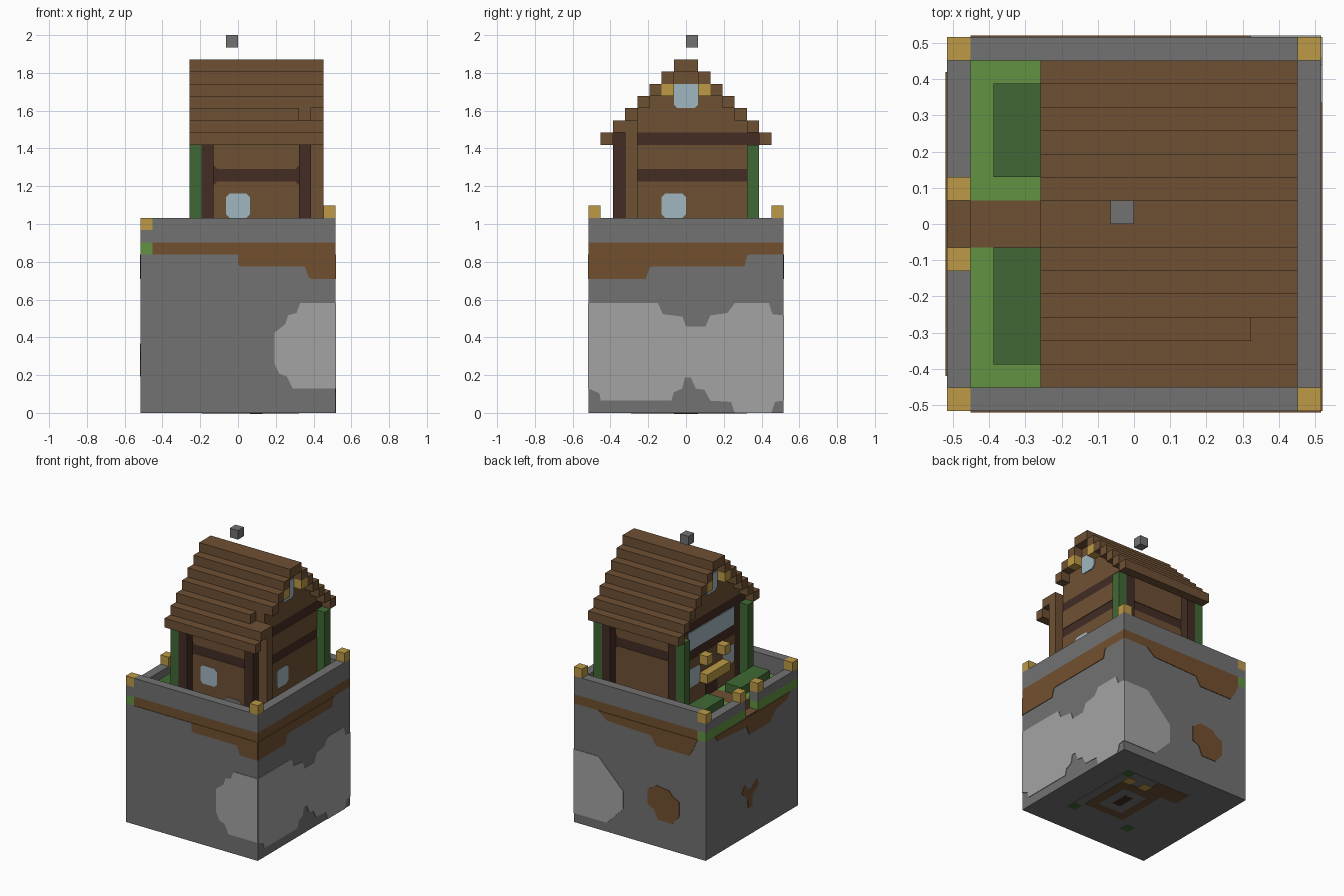
import bpy, bmesh
from mathutils import Vector

old = bpy.data.objects.get("Cube")
if old:
    bpy.data.objects.remove(old, do_unlink=True)

U = 2 / 31  # one block


def material(name, rgb):
    m = bpy.data.materials.new(name)
    m.use_nodes = True
    lin = [((c / 255 + 0.055) / 1.055) ** 2.4 for c in rgb] + [1]
    m.diffuse_color = lin
    m.node_tree.nodes["Principled BSDF"].inputs["Base Color"].default_value = lin
    return m


STONE = material("stone grey", (114, 114, 114))
PALE = material("pale stone", (164, 164, 164))
DIRT = material("dirt brown", (114, 80, 47))
WOOD = material("wood brown", (110, 80, 52))
DARK = material("dark timber", (66, 44, 36))
GRASS = material("grass green", (98, 146, 66))
LEAF = material("leaf green", (64, 105, 53))
GOLD = material("lantern gold", (188, 154, 70))
GLASS = material("window blue", (160, 182, 192))


def add(name, bm, mat):
    bmesh.ops.recalc_face_normals(bm, faces=bm.faces)
    me = bpy.data.meshes.new(name)
    bm.to_mesh(me)
    bm.free()
    me.materials.append(mat)
    bpy.context.collection.objects.link(bpy.data.objects.new(name, me))


def box(name, lo, hi, mat):
    """Box between two grid corners."""
    bm = bmesh.new()
    bmesh.ops.create_cube(bm, size=1)
    for v in bm.verts:
        p = [h if c > 0 else l for c, l, h in zip(v.co, lo, hi)]
        v.co = Vector((p[0] - 8, p[1] - 8, p[2])) * U
    add(name, bm, mat)


def block(name, x, y, z, mat):
    box(name, (x, y, z), (x + 1, y + 1, z + 1), mat)


def plate(name, axis, plane, out, pts, mat, depth=0.06):
    """Thin polygon on a plane; points run along the face, then up."""
    def spot(a, b, d):
        p = {"x": (d, a, b), "y": (a, d, b), "z": (a, b, d)}[axis]
        return Vector((p[0] - 8, p[1] - 8, p[2])) * U
    bm = bmesh.new()
    inner = [bm.verts.new(spot(a, b, plane)) for a, b in pts]
    outer = [bm.verts.new(spot(a, b, plane + out * depth)) for a, b in pts]
    bm.faces.new(inner)
    bm.faces.new(outer)
    for i in range(len(pts)):
        j = (i + 1) % len(pts)
        bm.faces.new((inner[i], inner[j], outer[j], outer[i]))
    add(name, bm, mat)


def rect(a, b, c, d, low=0, high=0):
    """Rectangle with optional chamfers at bottom and top."""
    pts = [(a + low, b), (c - low, b), (c, b + low), (c, d - high),
           (c - high, d), (a + high, d), (a, d - high), (a, b + low)]
    return list(dict.fromkeys(pts))


# Ground cube with its top layer of soil
box("stone_base", (0, 0, 0), (16, 16, 13), STONE)
box("soil_layer", (1, 0, 13), (16, 16, 14), DIRT)
for n, y0, y1 in (("front", 0, 7), ("back", 9, 16)):
    box(n + "_grass_edge", (0, y0, 13), (1, y1, 14), GRASS)
    box(n + "_lawn", (1, min(max(y0, 1), 9), 14), (15, min(y1, 15), 14.06), GRASS)
box("garden_path", (1, 7, 14), (5, 9, 14.06), WOOD)
box("path_step", (0, 7, 13), (1, 9, 13.1), WOOD)

# Soil dipping down the four sides
plate("front_soil", "y", 0, -1,
      [(1, 13), (8, 13), (8, 12.2), (8.2, 12), (13.5, 12), (13.8, 11.1),
       (14, 11), (16, 11), (16, 13)], DIRT)
plate("left_soil", "x", 16, 1,
      [(0, 13), (0, 11), (4.7, 11), (5, 11.9), (5.2, 12), (12.8, 12),
       (13, 12.9), (13.2, 13)], DIRT)
plate("back_soil", "y", 16, 1,
      [(1, 13), (1.4, 12), (2, 11), (6, 11), (6.6, 12), (12, 12.2),
       (13, 13)], DIRT)
plate("right_soil", "x", 0, -1,
      [(1.5, 13), (2, 12.4), (4, 12), (5, 11), (8.5, 11), (9, 12),
       (14, 12.4), (14.5, 13)], DIRT)

# Pale stone seams
plate("front_seam", "y", 0, -1,
      [(16, 2), (12.5, 2), (12, 3), (11.4, 3.2), (11, 4), (11, 6.6), (11.9, 7.3),
       (12.1, 8), (12.8, 8.2), (13.1, 9), (16, 9)], PALE)
plate("left_seam", "x", 16, 1,
      [(0, 9), (5.7, 9), (6.1, 8.1), (7.7, 7.9), (8, 7.1), (9.6, 7.1), (10, 8),
       (11.4, 8.2), (12, 9), (14.8, 9), (15.1, 8.1), (16, 8), (16, 1), (15.3, 0.9),
       (15, 0), (12, 0), (11.7, 0.9), (10, 1), (9.5, 1.9), (8.8, 2), (8.4, 2.9),
       (7.9, 2.9), (7.7, 2), (7, 1.7), (6.8, 1), (1, 1), (0.9, 1.6), (0, 2)], PALE)
plate("back_seam", "y", 16, 1,
      [(16, 8), (13, 8), (12, 7), (11, 6), (10, 5), (10, 3), (11, 2), (12, 1),
       (16, 1)], PALE)

# Soil pockets
plate("back_pocket", "y", 16, 1,
      [(4, 3), (5.8, 3), (6.2, 4), (7, 4.4), (7, 6), (6, 6.7), (4.4, 6.5),
       (4, 6), (3.2, 5.6), (3.2, 4)], DIRT)
plate("right_pocket", "x", 0, -1,
      [(8, 3), (8.7, 3), (8.8, 4), (9.8, 5), (9.3, 5.7), (8.3, 4.8), (7.2, 5.6),
       (6.9, 5), (8, 4.2)], DIRT)

# Underside pattern
under = (("foundation", (5, 3.5, 13, 13), STONE, 0.03),
         ("floor_boards", (5, 11, 9, 13), WOOD, 0.05),
         ("floor_ring", (7, 5, 12, 11), WOOD, 0.06),
         ("floor_gap", (8, 6, 11, 10), STONE, 0.07),
         ("floor_hearth", (9, 7, 10, 9), DARK, 0.08))
for n, r, m, d in under:
    plate("under_" + n, "z", 0, -1, rect(*r), m, d)
for i, (x, y) in enumerate(((5, 3.5), (12, 3.5), (12, 12))):
    plate(f"under_leaf_{i}", "z", 0, -1, rect(x, y, x + 1, y + 1), LEAF, 0.05)
for i, x in enumerate((9, 11)):
    plate(f"under_lantern_{i}", "z", 0, -1, rect(x, 11, x + 1, 12), GOLD, 0.07)

# Garden walls, lanterns and hedges
for n, y in (("front", 0), ("back", 15)):
    box(n + "_wall", (1, y, 14), (16, y + 1, 16), STONE)
    block(n + "_left_lantern", 15, y, 16, GOLD)
    block(n + "_right_lantern", 0, y, 15, GOLD)
box("left_wall", (15, 1, 14), (16, 15, 16), STONE)
for n, y0, y1, gate in (("front", 0, 7, 6), ("back", 9, 16, 9)):
    box(n + "_gate_wall", (0, y0, 14), (1, y1, 15), STONE)
    block(n + "_gate_lantern", 0, gate, 15, GOLD)
box("front_hedge", (2, 2, 14), (4, 7, 15), LEAF)
box("back_hedge", (2, 10, 14), (4, 14, 15), LEAF)

# House frame and posts
box("timber_frame", (5, 3, 14), (14, 13, 23), DARK)
for n, y in (("front", 2), ("back", 13)):
    for x in (5, 13):
        box(f"{n}_post_{x}", (x, y, 14), (x + 1, y + 1, 23), DARK)
    box(n + "_right_vine", (4, y, 14), (5, y + 1, 22), LEAF)
box("back_left_vine", (14, 13, 14), (15, 14, 22), LEAF)
box("chimney_stack", (14, 3, 14), (15, 4, 24), WOOD)

# Wall panels and windows
for n, plane, out in (("front", 3, -1), ("back", 13, 1)):
    plate(n + "_lower_panel", "y", plane, out, rect(6, 14, 13, 19, 0, 0.3), WOOD)
    plate(n + "_upper_panel", "y", plane, out, rect(6, 20, 13, 23, 0.3), WOOD)
plate("front_window", "y", 3, -1, rect(7, 16, 9, 18, 0.3, 0.3), GLASS, 0.1)
plate("front_footing", "y", 3, -1, rect(10, 14, 12, 15.3, 0, 0.3), STONE, 0.1)
for n, plane, out in (("left", 14, 1), ("right", 5, -1)):
    plate(n + "_lower_panel", "x", plane, out, rect(4, 14, 13, 19), WOOD)
    plate(n + "_upper_panel", "x", plane, out, rect(4, 20, 13, 22), WOOD)
plate("left_window", "x", 14, 1, rect(6, 16, 8, 18, 0.3, 0.3), GLASS, 0.1)
plate("right_wide_window", "x", 5, -1, rect(4, 20, 12, 22), GLASS, 0.1)
for y in (4, 10):
    plate(f"right_window_{y}", "x", 5, -1, rect(y, 16, y + 2, 18, 0.3, 0.3), GLASS, 0.1)
plate("door", "x", 5, -1, rect(7, 14, 9, 16), DARK, 0.1)

# Porch canopy and lamps
box("porch_canopy", (4, 6, 16), (5, 10, 17), GOLD)
for y in (6, 9):
    block(f"porch_lantern_{y}", 4, y, 18, GOLD)

# Stepped roof over a stepped gable core
for i in range(1, 8):
    z = 21 + i
    for n, y in (("front", i), ("back", 15 - i)):
        end = 13 if (n, i) == ("front", 3) else 15
        box(f"{n}_roof_row_{i}", (4, y, z), (end, y + 1, z + 1), WOOD)
        if i > 2:
            box(f"{n}_gable_row_{i}", (5, y, 23), (14, y + 1, z), WOOD)

# Gable windows with lanterns on both ends
for n, plane, out, x in (("left", 14, 1, 14), ("right", 5, -1, 4)):
    plate(n + "_gable_window", "x", plane, out, rect(7, 25, 9, 27, 0.3), GLASS, 0.1)
    for y in (6, 9):
        block(f"{n}_gable_lantern_{y}", x, y, 26, GOLD)

# Floating stone above the ridge
block("floating_stone", 7, 8, 30, STONE)
